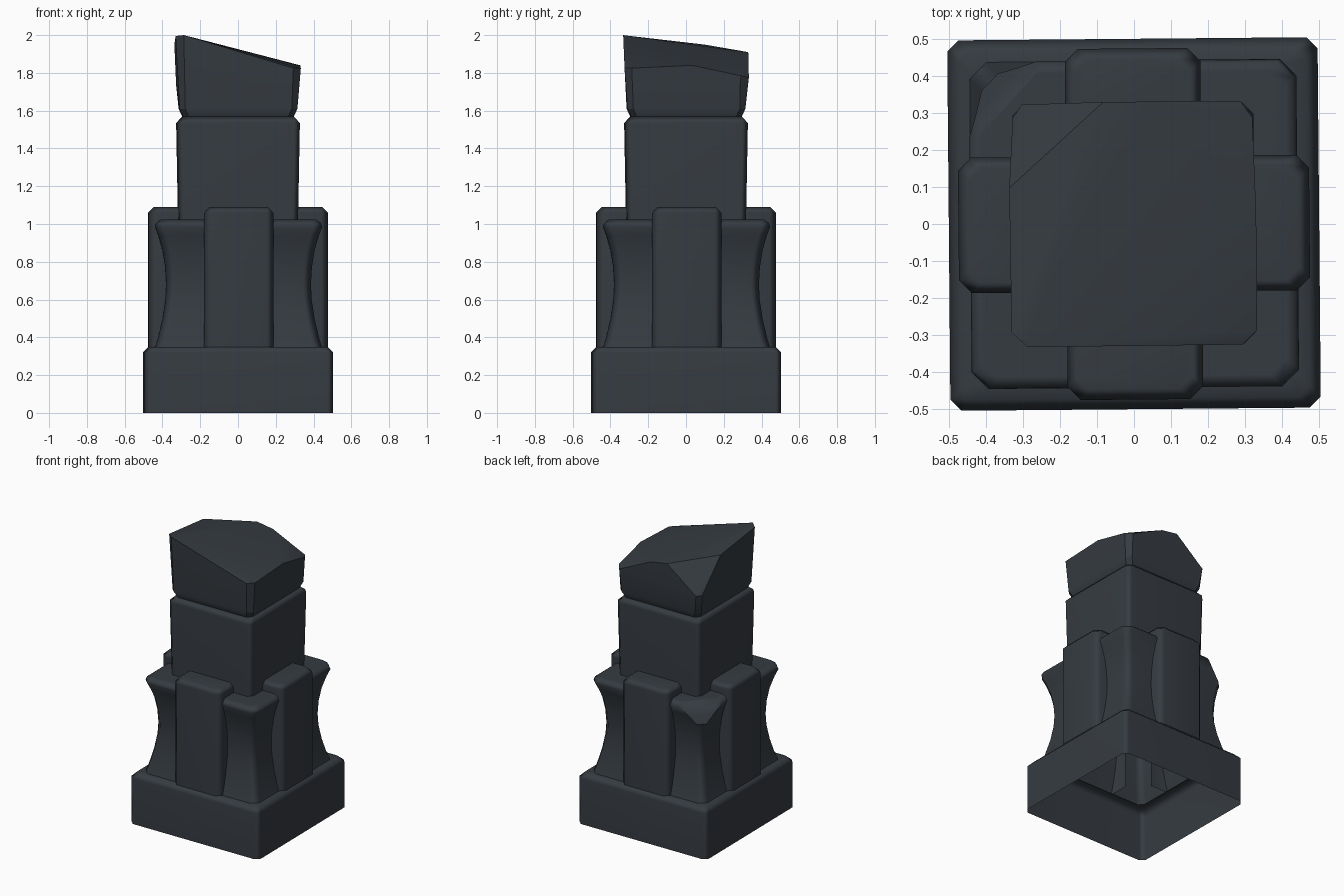
import bpy, bmesh, math
from mathutils import Vector, Matrix

if "Cube" in bpy.data.objects:
    bpy.data.objects.remove(bpy.data.objects["Cube"])

stone = bpy.data.materials.new("dark slate stone")
stone.diffuse_color = (0.036, 0.044, 0.053, 1)
stone.use_nodes = True
stone.node_tree.nodes["Principled BSDF"].inputs["Base Color"].default_value = stone.diffuse_color
TWIST = Matrix.Rotation(0.009, 4, 'Z')   # the pillar sits very slightly askew


def finish(name, bm, angle=55, turn=0.0):
    bmesh.ops.recalc_face_normals(bm, faces=bm.faces)
    bm.transform(TWIST @ Matrix.Rotation(turn, 4, 'Z'))
    me = bpy.data.meshes.new(name)
    bm.to_mesh(me)
    bm.free()
    me.materials.append(stone)
    me.shade_smooth()
    me.set_sharp_from_angle(angle=math.radians(angle))
    ob = bpy.data.objects.new(name, me)
    bpy.context.collection.objects.link(ob)
    mod = ob.modifiers.new("weighted", 'WEIGHTED_NORMAL')
    mod.keep_sharp = True
    return ob


def octagon(h, c, z):
    """Square of half width h with corners cut by c."""
    pts = []
    for sx, sy in ((1, 1), (-1, 1), (-1, -1), (1, -1)):
        pair = [(sx * h, sy * (h - c), z), (sx * (h - c), sy * h, z)]
        pts += pair if sx * sy > 0 else pair[::-1]
    return pts


def loft(sections, cap=True, closed=True):
    bm = bmesh.new()
    rings = [[bm.verts.new(p) for p in s] for s in sections]
    n = len(rings[0])
    for a, b in zip(rings, rings[1:]):
        for i in range(n if closed else n - 1):
            j = (i + 1) % n
            bm.faces.new((a[i], a[j], b[j], b[i]))
    if cap:
        bm.faces.new(rings[-1])
    return bm


# Hollow plinth, open underneath, with a narrow top rim
finish("plinth", loft([octagon(.5, .03, 0), octagon(.5, .03, .32),
                       octagon(.47, .03, .35), octagon(.425, .03, .35)], cap=False))

# Waisted pedestal block with a chipped back left corner
profile = [(.44, .35), (.425, .40), (.402, .50), (.387, .60), (.383, .68), (.388, .77),
           (.402, .86), (.425, .94), (.442, .985), (.435, 1.005), (.41, 1.025)]
bm = loft([octagon(h, .045, z) for h, z in profile])
a, b, c = Vector((-.25, .44, 1.0)), Vector((-.44, .23, 1.0)), Vector((-.395, .395, .86))
normal = (b - a).cross(c - a)
if normal.x > 0:
    normal = -normal
cut = bmesh.ops.bisect_plane(bm, geom=bm.verts[:] + bm.edges[:] + bm.faces[:],
                             plane_co=a, plane_no=normal, clear_outer=True)
edges = [e for e in cut["geom_cut"] if isinstance(e, bmesh.types.BMEdge)]
bmesh.ops.contextual_create(bm, geom=edges)
finish("pedestal_block", bm, 50)


# Raised plate in the middle of each side
def plate_section(w, d, z):
    return [(-w, -.3, z), (-w, -d + .035, z), (-w + .035, -d, z),
            (w - .035, -d, z), (w, -d + .035, z), (w, -.3, z)]


for i, side in enumerate(("front", "right", "back", "left")):
    bm = loft([plate_section(.183, .474, .35), plate_section(.183, .474, 1.06),
               plate_section(.155, .445, 1.09)], closed=False)
    finish(side + "_plate", bm, 55, i * math.pi / 2)

# Square shaft
finish("shaft", loft([octagon(.314, .03, .95), octagon(.325, .03, 1.535),
                      octagon(.293, .03, 1.568)]))

# Broken top block: chamfered foot and an uneven sloping fracture
foot = octagon(.293, .03, 1.568) + octagon(.312, .03, 1.61)
fracture = [(-.333, -.29, 1.995), (-.29, -.33, 2.0), (.29, -.328, 1.825), (.33, -.29, 1.825),
            (.33, .03, 1.84), (.322, .285, 1.785), (.29, .33, 1.775), (.045, .33, 1.89),
            (-.08, .33, 1.91), (-.336, .10, 1.95), (-.336, 0, 1.96),
            (-.325, .29, 1.735), (-.30, .325, 1.735)]
bm = bmesh.new()
for p in foot + fracture:
    bm.verts.new(p)
hull = bmesh.ops.convex_hull(bm, input=bm.verts[:])
loose = [v for v in bm.verts if not v.link_faces]
bmesh.ops.delete(bm, geom=loose, context='VERTS')
bmesh.ops.dissolve_limit(bm, angle_limit=math.radians(4), verts=bm.verts[:], edges=bm.edges[:])
finish("broken_top", bm, 25)
